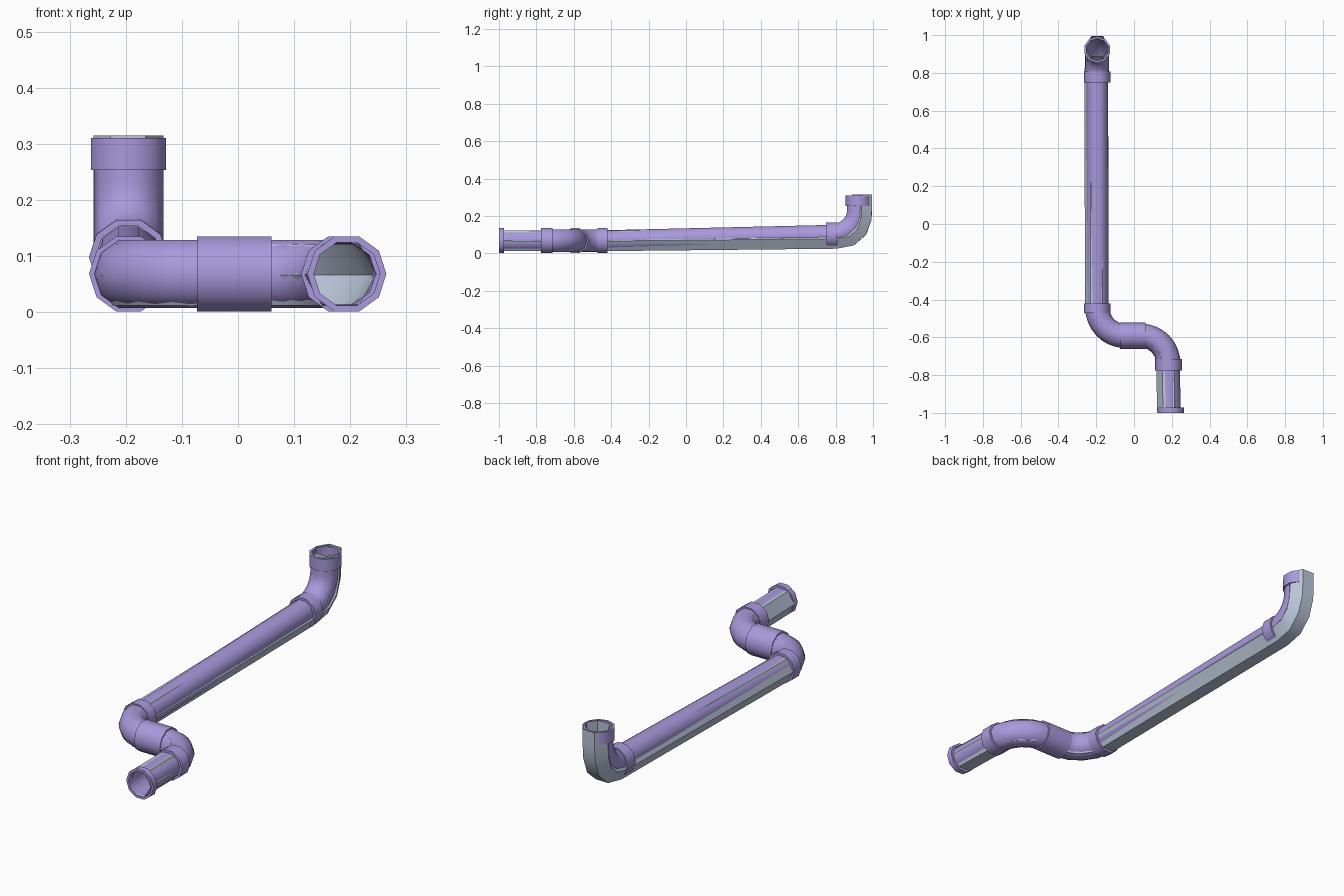
import bpy, bmesh, math
from mathutils import Vector

if "Cube" in bpy.data.objects:
    bpy.data.objects.remove(bpy.data.objects["Cube"])


def material(name, rgb):
    m = bpy.data.materials.new(name)
    m.diffuse_color = (*rgb, 1)
    m.use_nodes = True
    m.node_tree.nodes["Principled BSDF"].inputs["Base Color"].default_value = m.diffuse_color
    return m


PURPLE = material("pipe purple", (0.40, 0.32, 0.72))
PALE = material("pale blue grey lining", (0.50, 0.57, 0.70))


def sweep(name, path, radius, sides, mat, phase=0.0, inner=None):
    """Sweep a polygon along a path; an inner radius makes a closed thick ring."""
    pts = [Vector(p) for p in path]
    bm = bmesh.new()
    steps = [(b - a).normalized() for a, b in zip(pts, pts[1:])]
    tans = [steps[0]] + [(a + b).normalized() for a, b in zip(steps, steps[1:])] + [steps[-1]]
    up = Vector((0, 0, 1)) if abs(tans[0].z) < 0.9 else Vector((0, -1, 0))
    u = tans[0].cross(up).normalized()
    prev = tans[0]

    def ring(p, r, u, v):
        out = []
        for i in range(sides):
            a = math.radians(phase) + math.tau * i / sides
            out.append(bm.verts.new(p + u * (r * math.cos(a)) + v * (r * math.sin(a))))
        return out

    outer, inside = [], []
    for p, t in zip(pts, tans):
        u = prev.rotation_difference(t) @ u
        prev = t
        v = u.cross(t).normalized()
        outer.append(ring(p, radius, u, v))
        if inner:
            inside.append(ring(p, inner, u, v))
    rings = outer + inside[::-1] + ([outer[0]] if inner else [])
    for a, b in zip(rings, rings[1:]):
        for i in range(sides):
            j = (i + 1) % sides
            bm.faces.new((a[i], a[j], b[j], b[i]))
    bmesh.ops.recalc_face_normals(bm, faces=bm.faces)
    me = bpy.data.meshes.new(name)
    bm.to_mesh(me)
    bm.free()
    me.materials.append(mat)
    ob = bpy.data.objects.new(name, me)
    bpy.context.collection.objects.link(ob)
    bpy.ops.object.select_all(action='DESELECT')
    ob.select_set(True)
    bpy.context.view_layer.objects.active = ob
    bpy.ops.object.shade_smooth_by_angle(angle=math.radians(42))
    return ob


def bend(start, corner, end, n=8):
    """Quarter-ellipse path from start to end around a corner point."""
    s, c, e = Vector(start), Vector(corner), Vector(end)
    o = s + e - c
    return [o + (s - o) * math.cos(k * math.pi / 2 / n) + (e - o) * math.sin(k * math.pi / 2 / n)
            for k in range(n + 1)]


Z = 0.068
LX = -0.195   # long run x
RY = -0.592   # cross run y

# Straight pipes
sweep("front_pipe", [(0.189, -0.99, Z), (0.184, -0.74, Z)], 0.057, 10, PURPLE)
sweep("long_pipe", [(LX, -0.45, Z + 0.001), (LX, 0.78, 0.098)], 0.057, 10, PURPLE)

# Elbows
sweep("front_elbow", bend((0.182, -0.74, Z), (0.182, RY, Z), (0.04, RY, Z)), 0.064, 10, PURPLE)
sweep("middle_elbow", bend((-0.05, RY, Z), (LX, RY, Z), (LX, -0.44, Z)), 0.064, 10, PURPLE)
sweep("rear_elbow", bend((LX, 0.78, 0.098), (LX, 0.92, 0.098), (LX, 0.92, 0.23))
      + [(LX, 0.92, 0.29)], 0.062, 10, PURPLE)

# Collars: start, end, turn of the polygon
collars = {
    "front_end_collar": ((0.194, -1.0, Z), (0.194, -0.972, Z), 0),
    "front_elbow_collar": ((0.183, -0.775, Z), (0.183, -0.715, Z), 0),
    "cross_collar": ((0.06, RY, Z), (-0.073, RY, Z), 0),
    "middle_elbow_collar": ((LX, -0.472, Z), (LX, -0.42, Z), 0),
    "rear_elbow_collar": ((LX, 0.75, 0.097), (LX, 0.808, 0.098), 0),
    "top_end_collar": ((LX, 0.923, 0.253), (LX, 0.923, 0.31), 18),
}
for name, (a, b, turn) in collars.items():
    sweep(name, [a, b], 0.0705, 10, PURPLE, turn, inner=0.059)

# Six-sided lining that shows inside the ends and along one side of the pipes
lining = [(0.185, -0.998, Z)]
lining += bend((0.180, -0.74, Z - 0.002), (0.180, RY, Z - 0.002), (0.04, RY, Z - 0.002), 4)
lining += bend((-0.05, RY, Z - 0.002), (LX, RY, Z - 0.002), (LX - 0.003, -0.44, Z - 0.002), 4)
lining += [(LX - 0.004, 0.80, 0.079)]
lining += [(LX - 0.002, 0.875, 0.092), (LX, 0.918, 0.13), (LX, 0.938, 0.19),
           (LX, 0.941, 0.25), (LX, 0.941, 0.315)]
sweep("pipe_lining", lining, 0.0625, 6, PALE)
